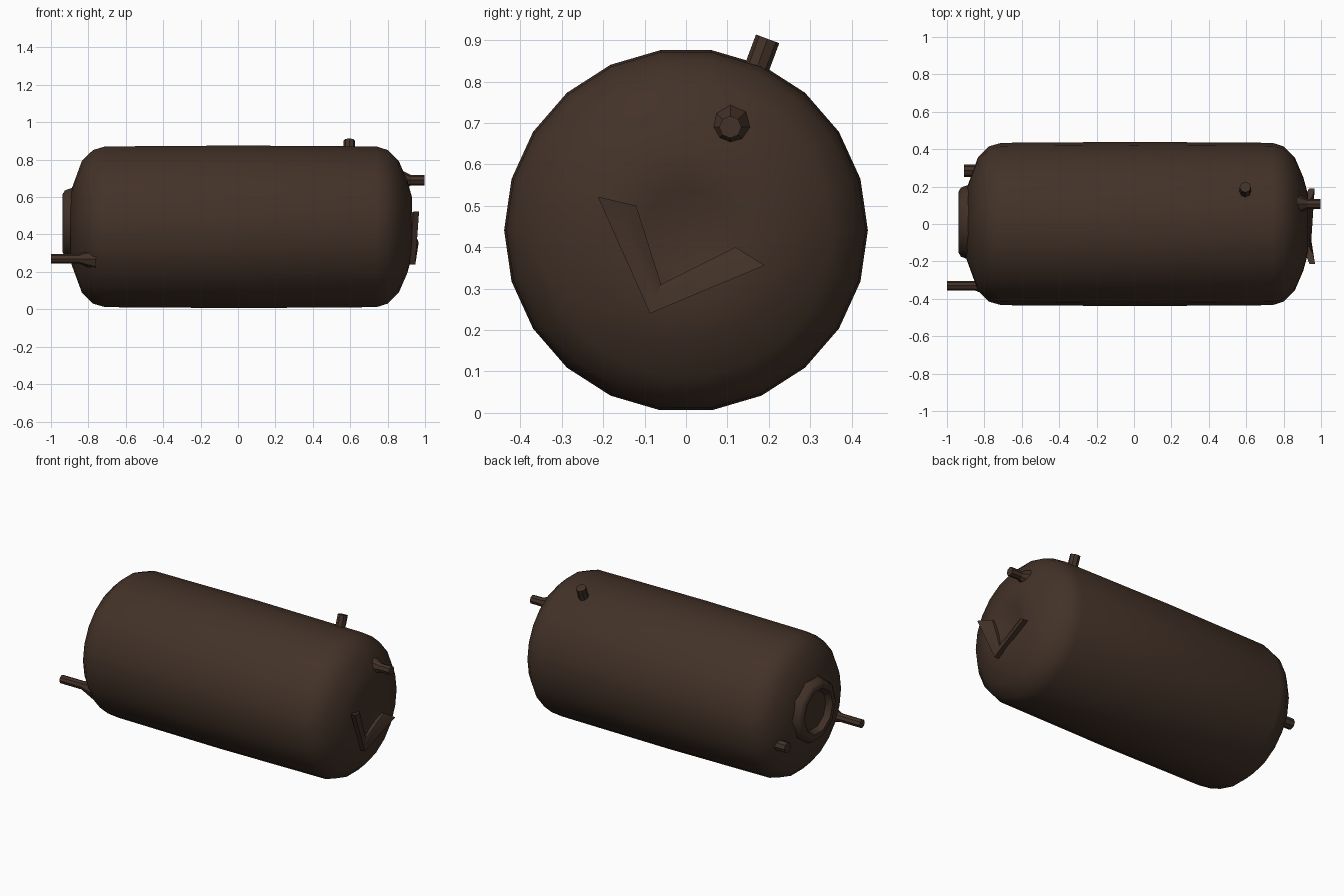
import bpy, bmesh, math
from mathutils import Vector

if "Cube" in bpy.data.objects:
    bpy.data.objects.remove(bpy.data.objects["Cube"])

mat = bpy.data.materials.new("dark rust brown")
mat.diffuse_color = (0.056, 0.032, 0.021, 1)
mat.use_nodes = True
mat.node_tree.nodes["Principled BSDF"].inputs["Base Color"].default_value = mat.diffuse_color


def finish(name, bm, angle):
    bmesh.ops.remove_doubles(bm, verts=bm.verts, dist=1e-5)
    bmesh.ops.recalc_face_normals(bm, faces=bm.faces)
    me = bpy.data.meshes.new(name)
    bm.to_mesh(me)
    bm.free()
    me.materials.append(mat)
    ob = bpy.data.objects.new(name, me)
    bpy.context.collection.objects.link(ob)
    bpy.ops.object.select_all(action='DESELECT')
    bpy.context.view_layer.objects.active = ob
    ob.select_set(True)
    bpy.ops.object.shade_smooth_by_angle(angle=math.radians(angle))
    return ob


def loft(name, rings, angle=40, closed=True):
    """Skin a list of point rings and cap the ends."""
    bm = bmesh.new()
    vs = [[bm.verts.new(p) for p in r] for r in rings]
    n = len(rings[0])
    for a, b in zip(vs, vs[1:]):
        for i in range(n):
            j = (i + 1) % n
            bm.faces.new((a[i], a[j], b[j], b[i]))
    bm.faces.new(vs[0])
    bm.faces.new(vs[-1])
    return finish(name, bm, angle)


def turned(name, profile, cy, cz, sides, angle=40):
    """Revolve (x, radius) profile around a line along x."""
    rings = []
    for x, r in profile:
        rings.append([(x, cy + r * math.cos(2 * math.pi * i / sides),
                       cz + r * math.sin(2 * math.pi * i / sides)) for i in range(sides)])
    return loft(name, rings, angle)


def pipe(name, a, b, r, sides=8):
    a, b = Vector(a), Vector(b)
    q = (b - a).to_track_quat('Z', 'Y')
    circle = [Vector((r * math.cos(2 * math.pi * i / sides),
                      r * math.sin(2 * math.pi * i / sides), 0)) for i in range(sides)]
    loft(name, [[p + q @ c for c in circle] for p in (a, b)])


# Tank shell with rounded ends and a dished right end
turned("tank_shell", [
    (-0.885, 0.05), (-0.895, 0.19), (-0.835, 0.355), (-0.775, 0.415), (-0.71, 0.434),
    (0, 0.439), (0.74, 0.434), (0.80, 0.415), (0.86, 0.355), (0.905, 0.25),
    (0.93, 0.16), (0.915, 0.10), (0.905, 0.02)], 0, 0.441, 22, 60)

# Recessed manhole collar on the left end
turned("manhole_collar", [
    (-0.87, 0.205), (-0.925, 0.185), (-0.937, 0.165), (-0.935, 0.14),
    (-0.90, 0.12), (-0.895, 0.02)], 0.01, 0.46, 10, 50)

# Pipes
pipe("long_outlet_pipe", (-1.0, -0.33, 0.27), (-0.74, -0.33, 0.27), 0.026)
pipe("left_stub_pipe", (-0.91, 0.285, 0.33), (-0.80, 0.285, 0.33), 0.033)
pipe("right_stub_pipe", (0.998, 0.107, 0.69), (0.84, 0.107, 0.69), 0.027)
pipe("top_stub_pipe", (0.595, 0.197, 0.903), (0.595, 0.155, 0.79), 0.03)

# Small flares where pipes meet the shell
turned("right_stub_flare", [(0.86, 0.06), (0.93, 0.025)], 0.107, 0.69, 8)
turned("long_pipe_flare", [(-0.76, 0.06), (-0.85, 0.026)], -0.33, 0.27, 8)

# Broken V-shaped rim on the right end: (outer x, y, z), (inner y, z)
stations = [((0.968, -0.213, 0.522), (-0.12, 0.50)),
            ((0.948, -0.087, 0.24), (-0.06, 0.31)),
            ((0.966, 0.19, 0.356), (0.12, 0.40))]
rings = []
for (x, y, z), (iy, iz) in stations:
    my, mz = (y + iy) / 2, (z + iz) / 2
    rings.append([(x - 0.03, y, z), (x, y, z), (x - 0.008, my, mz),
                  (0.935, iy, iz), (0.90, iy, iz)])
loft("broken_rim", rings, 35)
